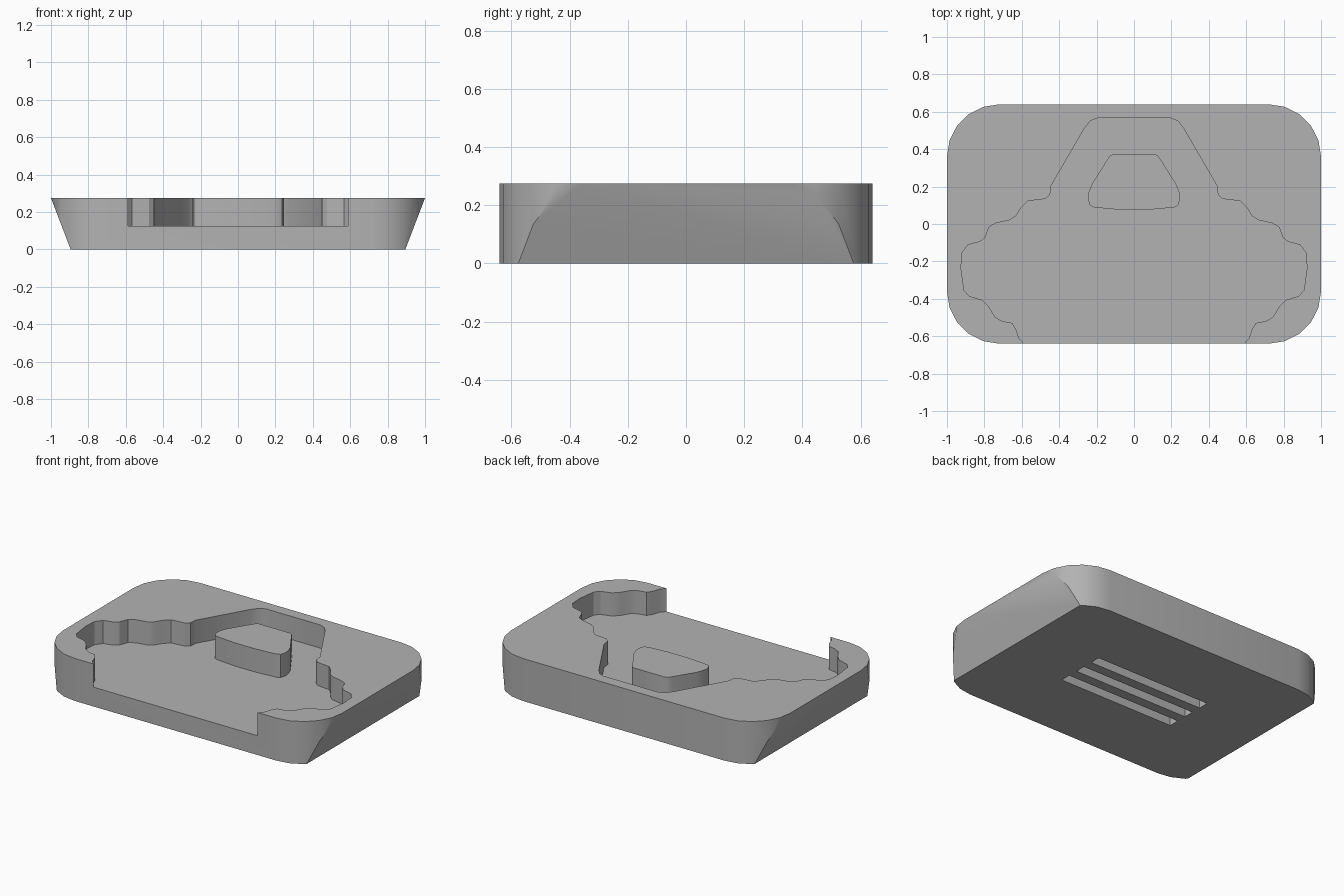
import bpy, bmesh, math
from mathutils import Vector

if "Cube" in bpy.data.objects:
    bpy.data.objects.remove(bpy.data.objects["Cube"], do_unlink=True)

HALF_X, HALF_Y, HEIGHT, FLOOR = 1.0, 0.64, 0.275, 0.125
CORNER, BASE_X = 0.28, 0.895

grey = bpy.data.materials.new("plain_grey")
grey.use_nodes = True
GREY = (0.45, 0.45, 0.45, 1)
grey.diffuse_color = GREY
grey.node_tree.nodes["Principled BSDF"].inputs["Base Color"].default_value = GREY


def prism(name, outline, low, high, trim=None):
    """Extrude an outline upwards; trim may slice the solid before it is stored."""
    bm = bmesh.new()
    face = bm.faces.new([bm.verts.new((x, y, low)) for x, y in outline])
    top = bmesh.ops.extrude_face_region(bm, geom=[face])["geom"]
    bmesh.ops.translate(bm, vec=(0, 0, high - low),
                        verts=[g for g in top if isinstance(g, bmesh.types.BMVert)])
    if trim:
        trim(bm)
    bmesh.ops.recalc_face_normals(bm, faces=bm.faces[:])
    mesh = bpy.data.meshes.new(name)
    bm.to_mesh(mesh)
    bm.free()
    mesh.materials.append(grey)
    obj = bpy.data.objects.new(name, mesh)
    bpy.context.collection.objects.link(obj)
    return obj


def mirrored(half):
    """Close a right-hand outline with its reflection in x."""
    return half + [(-x, y) for x, y in reversed(half)]


def activate(obj):
    bpy.ops.object.select_all(action='DESELECT')
    obj.select_set(True)
    bpy.context.view_layer.objects.active = obj


def cut(obj, cutter):
    cutter.hide_render = True
    mod = obj.modifiers.new("cut", 'BOOLEAN')
    mod.operation, mod.solver, mod.object = 'DIFFERENCE', 'EXACT', cutter
    activate(obj)
    bpy.ops.object.modifier_apply(modifier=mod.name)
    bpy.data.objects.remove(cutter, do_unlink=True)


def slant_sides(bm):
    """Slice both ends so they lean inwards towards the base."""
    for s in (1, -1):
        normal = Vector((s * HEIGHT, 0, BASE_X - HALF_X)).normalized()
        bmesh.ops.bisect_plane(bm, geom=bm.verts[:] + bm.edges[:] + bm.faces[:], dist=1e-5,
                               plane_co=(s * HALF_X, 0, HEIGHT), plane_no=normal,
                               clear_outer=True)
        bmesh.ops.holes_fill(bm, edges=[e for e in bm.edges if e.is_boundary])


# Body: rounded slab with slanted ends
rounded = []
for quarter, (sx, sy) in enumerate([(1, 1), (-1, 1), (-1, -1), (1, -1)]):
    for i in range(6):
        a = math.pi / 2 * (quarter + i / 5)
        rounded.append((sx * (HALF_X - CORNER) + CORNER * math.cos(a),
                        sy * (HALF_Y - CORNER) + CORNER * math.sin(a)))
body = prism("tray_body", rounded, 0, HEIGHT, slant_sides)

# Pocket: stepped wavy outline open at the front
pocket = [(.195, .567), (.235, .55), (.267, .508), (.444, .203), (.449, .155), (.476, .134),
          (.567, .123), (.604, .086), (.631, .043), (.663, .021), (.738, .005), (.775, -.016),
          (.797, -.075), (.825, -.095), (.888, -.112), (.92, -.155), (.925, -.235),
          (.909, -.353), (.882, -.385), (.813, -.406), (.775, -.444), (.743, -.497),
          (.706, -.519), (.652, -.529), (.631, -.561), (.615, -.61), (.588, -.64), (.588, -.8)]
cut(body, prism("pocket_cutter", mirrored(pocket), FLOOR, 0.5))

# Three slots under the base
for i in (-1, 0, 1):
    y, x, w = i * 0.134 + 0.004, 0.415, 0.034
    slot = [(x, y + w), (x, y - w), (-x, y - w), (-x, y + w)]
    cut(body, prism("slot_cutter", slot, -0.1, 0.07))

# Island standing on the pocket floor
island_half = [(.112, .374), (.13, .364), (.144, .342), (.225, .214), (.242, .17), (.246, .135),
               (.236, .1), (.215, .089), (.187, .086), (.075, .076)]
island = prism("island", mirrored(island_half), FLOOR - 0.02, HEIGHT)

for obj in (body, island):
    activate(obj)
    bpy.ops.object.shade_smooth_by_angle(angle=math.radians(30))
